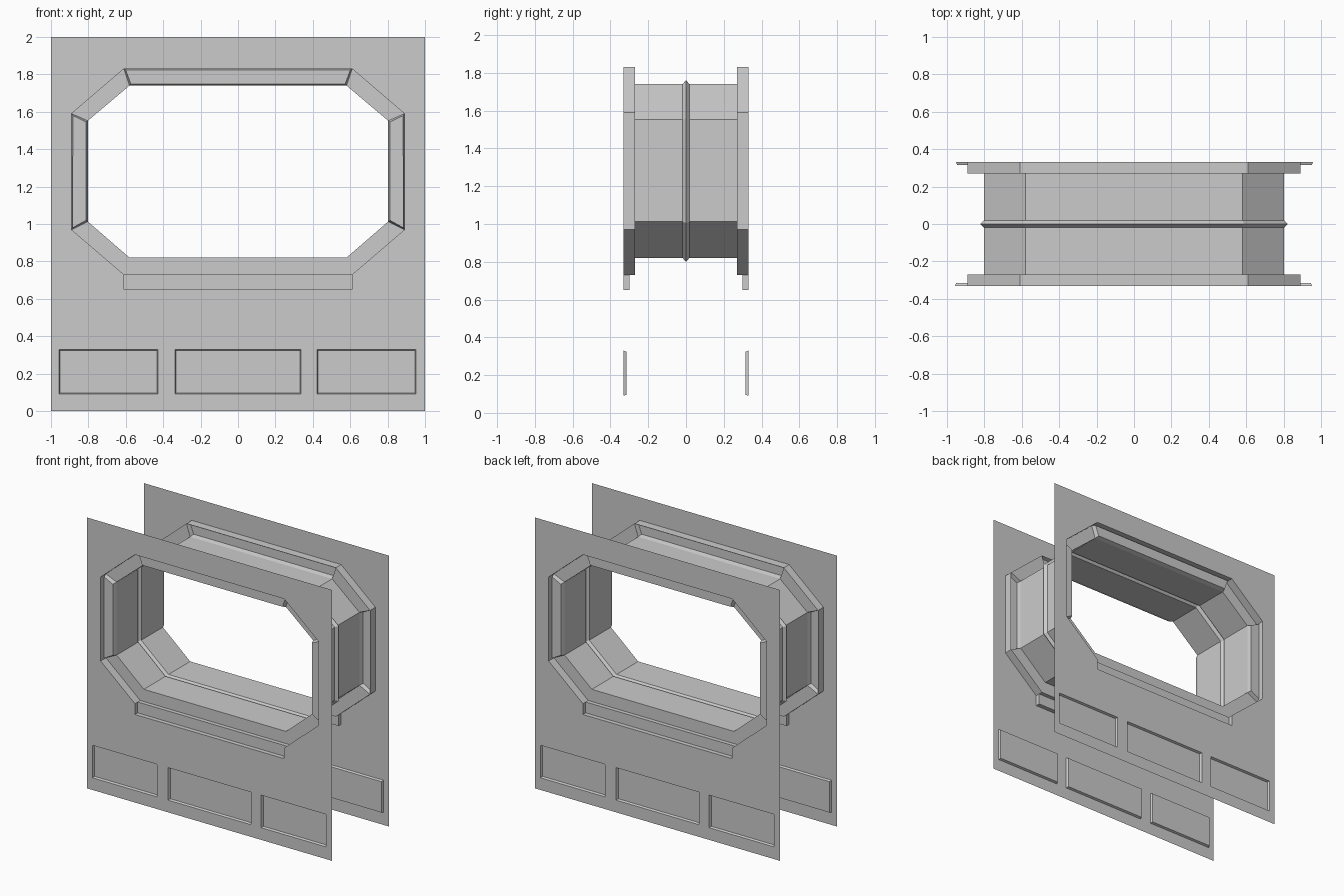
import bpy, bmesh, math

if "Cube" in bpy.data.objects:
    bpy.data.objects.remove(bpy.data.objects["Cube"])

FACE, RING, SILL = -0.332, -0.27, -0.30   # wall plane, recessed ring, sill depth (y)


def octagon(cx, w, bottom, low, high, top):
    """Chamfered window outline in (x, z), counter-clockwise seen from the front."""
    return [(-cx, bottom), (cx, bottom), (w, low), (w, high),
            (cx, top), (-cx, top), (-w, high), (-w, low)]


def rect(x0, x1, z0, z1):
    return [(x0, z0), (x1, z0), (x1, z1), (x0, z1)]


def ring(bm, pts, y):
    return [bm.verts.new((x, y, z)) for x, z in pts]


def loft(bm, a, b, skip=()):
    n = len(a)
    return {i: bm.faces.new((a[i], a[(i + 1) % n], b[(i + 1) % n], b[i]))
            for i in range(n) if i not in skip}


def finish(bm, name):
    bmesh.ops.remove_doubles(bm, verts=bm.verts, dist=1e-5)
    mesh = bpy.data.meshes.new(name)
    bm.to_mesh(mesh)
    bm.free()
    ob = bpy.data.objects.new(name, mesh)
    bpy.context.collection.objects.link(ob)
    return ob


OUTER = octagon(0.61, 0.89, 0.73, 0.97, 1.59, 1.83)
INNER = octagon(0.58, 0.803, 0.82, 1.013, 1.552, 1.74)
GROOVE = octagon(0.588, 0.822, 0.80, 1.005, 1.56, 1.762)
PANELS = [(-0.957, -0.428), (-0.338, 0.338), (0.422, 0.952)]
PZ0, PZ1 = 0.09, 0.33
sides = []

# Wall sheet with window and panel openings
bm = bmesh.new()
window = [(-0.61, 0.65), (0.61, 0.65)] + OUTER[1:] + OUTER[:1]
loops = [rect(-1, 1, 0, 2), window] + [rect(a, b, PZ0, PZ1) for a, b in PANELS]
edges = []
for pts in loops:
    vs = ring(bm, pts, FACE)
    edges += [bm.edges.new((vs[i - 1], vs[i])) for i in range(len(vs))]
bmesh.ops.triangle_fill(bm, edges=edges, use_beauty=True, normal=(0, -1, 0))
for f in bm.faces:
    f.normal_update()
    if f.normal.y > 0:
        f.normal_flip()
sides.append(finish(bm, "wall"))

# Shallow recessed panels along the base
bm = bmesh.new()
for a, b in PANELS:
    d = 0.006
    front = ring(bm, rect(a, b, PZ0, PZ1), FACE)
    back = ring(bm, rect(a + d, b - d, PZ0 + d, PZ1 - d), FACE + 0.016)
    loft(bm, front, back)
    bm.faces.new(back)
sides.append(finish(bm, "base_panels"))

# Recessed window frame with raised bars at the top and both sides
bm = bmesh.new()
lip, back, inner = ring(bm, OUTER, FACE), ring(bm, OUTER, RING), ring(bm, INNER, RING)
loft(bm, lip, back, skip=(0,))
segs = loft(bm, back, inner)
bm.normal_update()
for i in (2, 4, 6):
    bmesh.ops.inset_individual(bm, faces=[segs[i]], thickness=0.012, depth=0.03)
sides.append(finish(bm, "window_frame"))

# Stepped sill notch below the window
bm = bmesh.new()
notch = rect(-0.61, 0.61, 0.65, 0.73)
front, back = ring(bm, notch, FACE), ring(bm, notch, SILL)
loft(bm, front, back, skip=(2,))
bm.faces.new(back)
step = ring(bm, notch[2:], RING)
bm.faces.new((back[3], back[2], step[0], step[1]))
sides.append(finish(bm, "window_sill"))

# Same set turned round for the rear side
for ob in sides:
    rear = ob.copy()
    rear.name = "rear_" + ob.name
    rear.rotation_euler.z = math.pi
    bpy.context.collection.objects.link(rear)

# Tunnel between the two frames, with a V groove round the middle
bm = bmesh.new()
path = [(INNER, RING), (INNER, -0.018), (GROOVE, 0), (INNER, 0.018), (INNER, -RING)]
rings = [ring(bm, pts, y) for pts, y in path]
for a, b in zip(rings, rings[1:]):
    loft(bm, a, b)
finish(bm, "window_tunnel")
